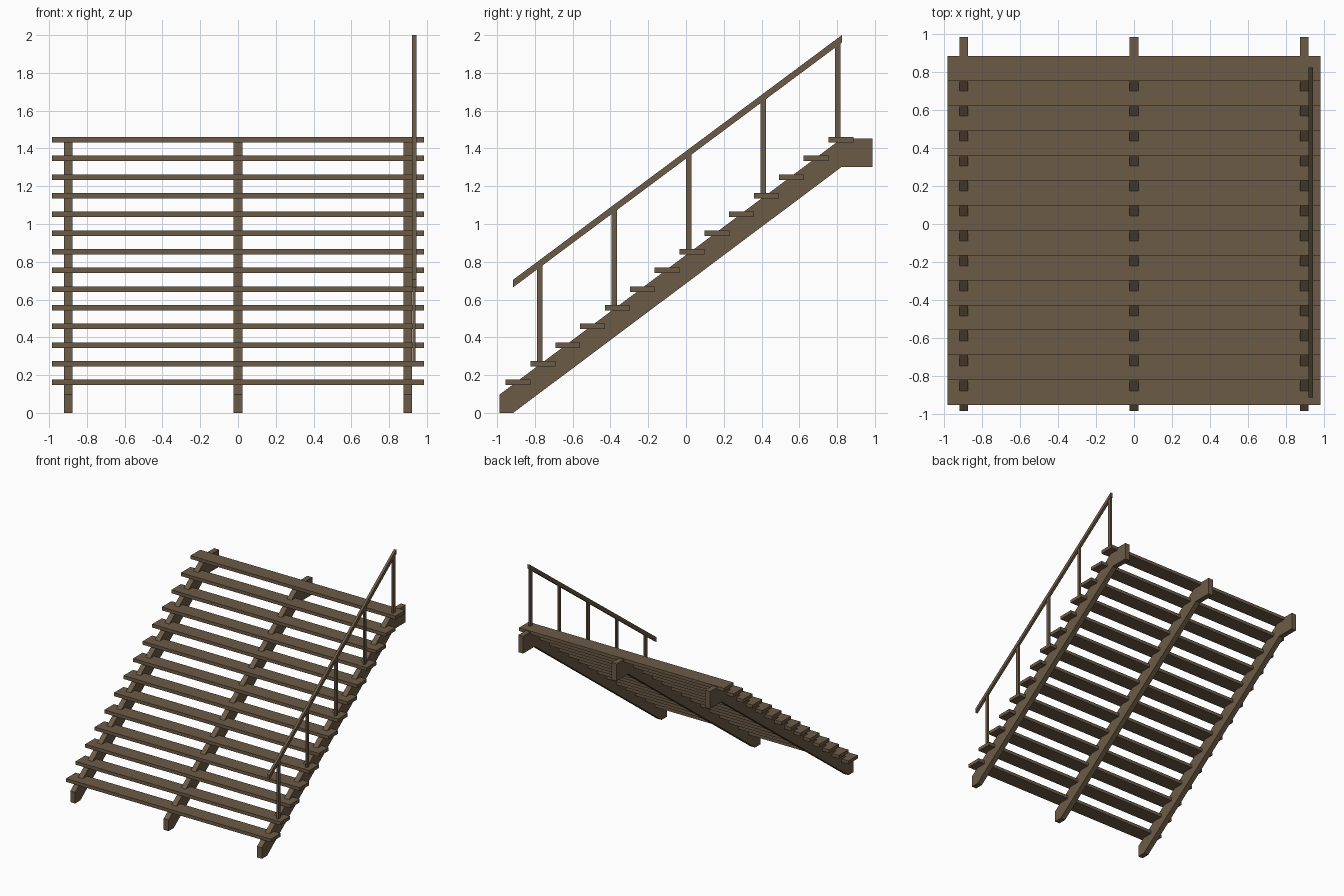
import bpy, bmesh

if "Cube" in bpy.data.objects:
    bpy.data.objects.remove(bpy.data.objects["Cube"])

wood = bpy.data.materials.new("brown wood")
wood.diffuse_color = (0.15, 0.105, 0.062, 1)
wood.use_nodes = True
wood.node_tree.nodes["Principled BSDF"].inputs["Base Color"].default_value = wood.diffuse_color


def extrude_profile(name, pts, x0, x1):
    """Solid made from a (y, z) side profile swept from x0 to x1."""
    bm = bmesh.new()
    face = bm.faces.new([bm.verts.new((x0, y, z)) for y, z in pts])
    ext = bmesh.ops.extrude_face_region(bm, geom=[face])
    moved = [v for v in ext["geom"] if isinstance(v, bmesh.types.BMVert)]
    bmesh.ops.translate(bm, verts=moved, vec=(x1 - x0, 0, 0))
    bmesh.ops.recalc_face_normals(bm, faces=bm.faces)
    mesh = bpy.data.meshes.new(name)
    bm.to_mesh(mesh)
    bm.free()
    mesh.materials.append(wood)
    obj = bpy.data.objects.new(name, mesh)
    bpy.context.collection.objects.link(obj)
    return obj


def box(name, x0, x1, y0, y1, z0, z1):
    return extrude_profile(name, [(y0, z0), (y1, z0), (y1, z1), (y0, z1)], x0, x1)


STEPS, RUN, RISE = 14, 0.1315, 0.0988
Y0, Z0 = -0.955, 0.147      # front lower edge of the first tread
DEPTH, THICK = 0.132, 0.029

# Sloping stringers with a level top end
stringer = [(-0.987, 0), (-0.915, 0), (0.825, 1.303), (0.987, 1.303),
            (0.987, 1.453), (0.825, 1.453), (-0.987, 0.097)]
for side, x in (("left", -0.898), ("middle", 0), ("right", 0.898)):
    extrude_profile(side + "_stringer", stringer, x - 0.023, x + 0.023)

# Treads
for i in range(STEPS):
    y, z = Y0 + i * RUN, Z0 + i * RISE
    box(f"tread_{i + 1}", -0.985, 0.985, y, y + DEPTH, z, z + THICK)

# Handrail on the right side
RX = 0.933
rail = [(-0.915, 0.665), (0.825, 1.96), (0.825, 2.0), (-0.915, 0.705)]
extrude_profile("handrail", rail, RX - 0.011, RX + 0.011)

# Posts stand on every third tread and end inside the rail
for n in range(5):
    i = 1 + 3 * n
    y = -0.775 + n * 3 * RUN
    top = 0.685 + (y + 0.915) * 1.295 / 1.74
    box(f"rail_post_{n + 1}", RX - 0.008, RX + 0.008, y - 0.015, y + 0.015,
        Z0 + i * RISE + THICK - 0.005, top)
